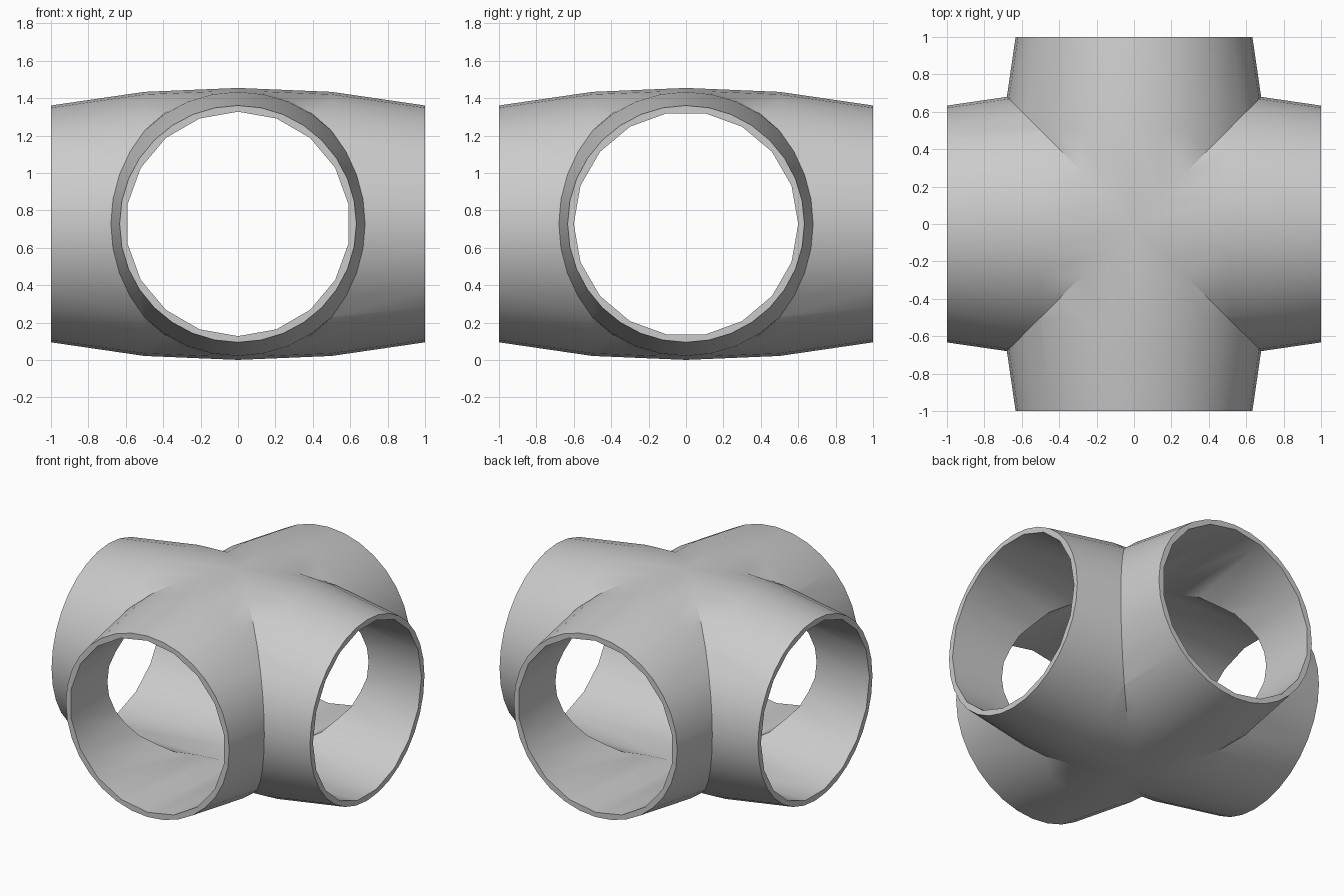
import bpy, bmesh, math
from mathutils import Matrix, Vector

cube = bpy.data.objects.get("Cube")
if cube:
    bpy.data.objects.remove(cube, do_unlink=True)

SIDES = 32
BORE_SIDES = 18
BORE_RADIUS = 0.6
CENTRE_Z = 0.728
PROFILE = [(0, 0.727), (0.5, 0.706), (1, 0.633)]  # distance along arm, radius

grey = bpy.data.materials.new("grey")
grey.use_nodes = True
COLOUR = (0.6, 0.6, 0.6, 1)
grey.diffuse_color = COLOUR
grey.node_tree.nodes["Principled BSDF"].inputs["Base Color"].default_value = COLOUR


def add_object(name, bm):
    mesh = bpy.data.meshes.new(name)
    bm.to_mesh(mesh)
    bm.free()
    mesh.materials.append(grey)
    obj = bpy.data.objects.new(name, mesh)
    bpy.context.collection.objects.link(obj)
    return obj


def add_arm(bm, turn):
    """One solid tapered arm, mitred along both diagonals, then turned into place."""
    arm = bmesh.new()
    angles = [math.tau * i / SIDES for i in range(SIDES)]
    rings = [[arm.verts.new((x, r * math.sin(a), r * math.cos(a))) for a in angles]
             for x, r in PROFILE]
    for a, b in zip(rings, rings[1:]):
        for i in range(SIDES):
            j = (i + 1) % SIDES
            arm.faces.new((a[i], b[i], b[j], a[j]))
    arm.faces.new(rings[-1])
    for side in (1, -1):
        bmesh.ops.bisect_plane(arm, geom=arm.verts[:] + arm.edges[:] + arm.faces[:],
                               dist=1e-5, plane_co=(0, 0, 0),
                               plane_no=Vector((1, side, 0)).normalized(), clear_inner=True)
    arm.transform(Matrix.Translation((0, 0, CENTRE_Z)) @ Matrix.Rotation(turn, 4, "Z"))
    part = bpy.data.meshes.new("arm_part")
    arm.to_mesh(part)
    arm.free()
    bm.from_mesh(part)
    bpy.data.meshes.remove(part)


# Four arms welded along the mitres
bm = bmesh.new()
for quarter in range(4):
    add_arm(bm, quarter * math.pi / 2)
bmesh.ops.remove_doubles(bm, verts=bm.verts[:], dist=0.0005)
bmesh.ops.recalc_face_normals(bm, faces=bm.faces[:])
fitting = add_object("cross_pipe_fitting", bm)
bpy.ops.object.select_all(action="DESELECT")
fitting.select_set(True)
bpy.context.view_layer.objects.active = fitting

# Two straight bores drilled through the middle
for axis in "XY":
    bm = bmesh.new()
    bmesh.ops.create_cone(bm, cap_ends=True, segments=BORE_SIDES, radius1=BORE_RADIUS,
                          radius2=BORE_RADIUS, depth=2.4)
    bm.transform(Matrix.Translation((0, 0, CENTRE_Z)) @ Matrix.Rotation(math.pi / 2, 4, axis))
    cutter = add_object("bore_cutter", bm)
    cutter.hide_render = True
    bore = fitting.modifiers.new("bore", "BOOLEAN")
    bore.operation = "DIFFERENCE"
    bore.solver = "EXACT"
    bore.object = cutter
    bpy.ops.object.modifier_apply(modifier=bore.name)
    bpy.data.objects.remove(cutter, do_unlink=True)

# Smooth walls with crisp seams and rims
bpy.ops.object.shade_smooth_by_angle(angle=math.radians(30))
